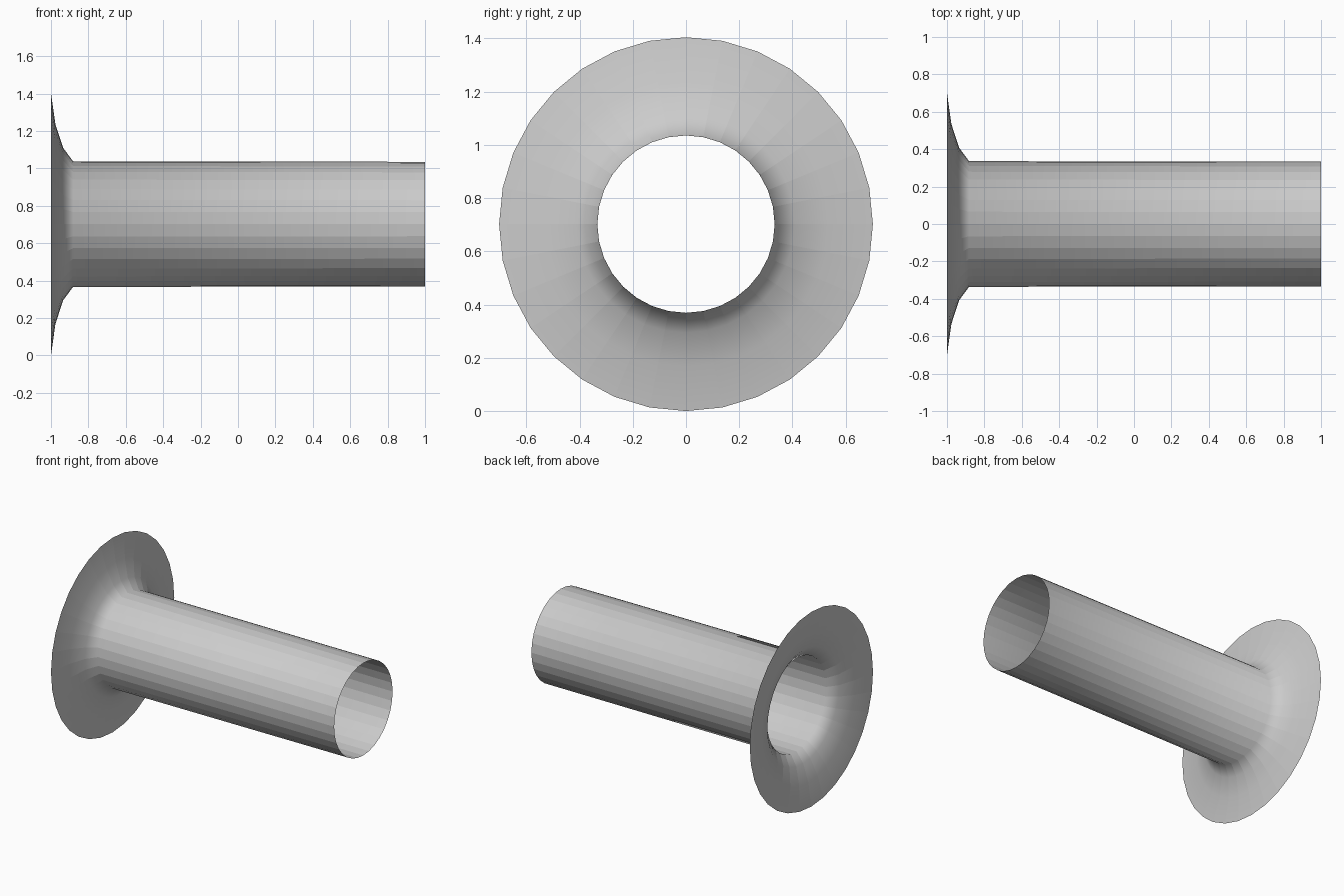
import bpy, bmesh, math

if "Cube" in bpy.data.objects:
    bpy.data.objects.remove(bpy.data.objects["Cube"])

SIDES = 32
RADIUS = 0.702

# Profile of the open tube: (x along the axis, radius), flared end first
profile = [(-1.0, RADIUS), (-0.976, 0.533), (-0.935, 0.408),
           (-0.882, 0.336), (1.0, 0.333)]

bm = bmesh.new()

# One ring of vertices per profile point
rings = []
for x, r in profile:
    ring = []
    for i in range(SIDES):
        a = 2 * math.pi * i / SIDES
        ring.append(bm.verts.new((x, r * math.sin(a), RADIUS + r * math.cos(a))))
    rings.append(ring)

# Skin the neighbouring rings, leaving both ends open
for a, b in zip(rings, rings[1:]):
    for i in range(SIDES):
        j = (i + 1) % SIDES
        face = bm.faces.new((a[i], a[j], b[j], b[i]))
        face.smooth = True
bmesh.ops.recalc_face_normals(bm, faces=bm.faces[:])

# Lengthwise edges stay faceted, the flare blends smoothly along its profile
for e in bm.edges:
    if abs(e.verts[0].co.x - e.verts[1].co.x) > 1e-4:
        e.smooth = False

mesh = bpy.data.meshes.new("flared_pipe")
bm.to_mesh(mesh)
bm.free()
pipe = bpy.data.objects.new("flared_pipe", mesh)
bpy.context.collection.objects.link(pipe)
